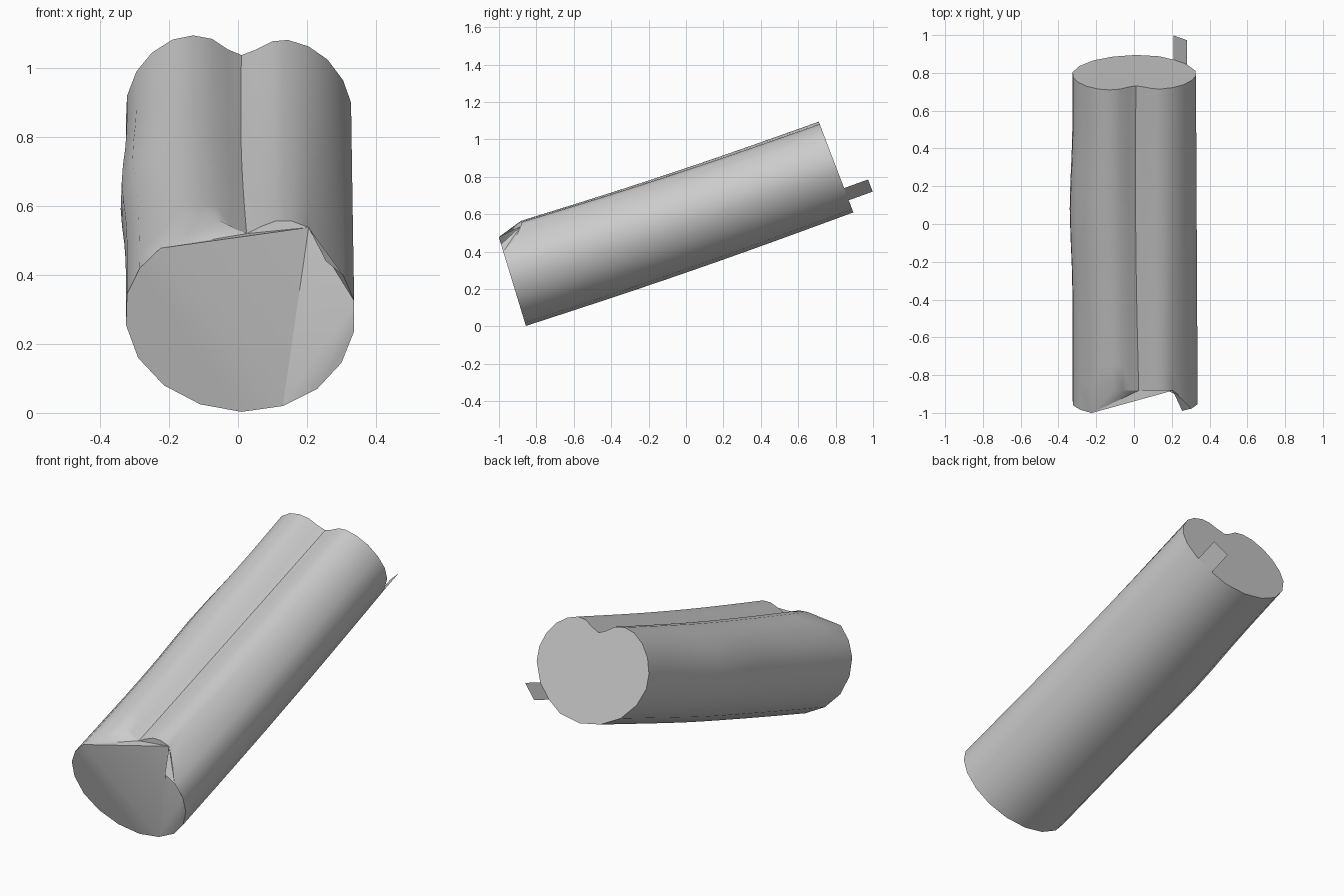
import bpy, bmesh, math
from mathutils import Vector

old = bpy.data.objects.get("Cube")
if old:
    bpy.data.objects.remove(old, do_unlink=True)

grey = bpy.data.materials.new("plain grey")
grey.use_nodes = True
COLOUR = (0.6, 0.6, 0.6, 1)
grey.diffuse_color = COLOUR
grey.node_tree.nodes["Principled BSDF"].inputs["Base Color"].default_value = COLOUR

# Back rim as (x, z), counter-clockwise from the bottom; the end cut is a tilted plane
BACK = [(.01, .61), (.13, .627), (.21, .675), (.28, .74), (.325, .83), (.328, .90),
        (.305, .965), (.26, 1.025), (.205, 1.063), (.145, 1.082), (.10, 1.078), (.05, 1.053),
        (.01, 1.038), (-.03, 1.055), (-.075, 1.085), (-.13, 1.095), (-.19, 1.083), (-.25, 1.045),
        (-.295, .99), (-.322, .92), (-.325, .85), (-.29, .765), (-.215, .685), (-.11, .632)]
back_rim = [Vector((x, .71 + (1.095 - z) * .381, z)) for x, z in BACK]

# Front rim as (x, z); the top is chopped back to CHOP_Y
FRONT = [(.01, .003), (.13, .02), (.23, .07), (.30, .145), (.337, .237), (.337, .325),
         (.305, .40), (.255, .44), (.205, .538), (.155, .557), (.11, .557), (.065, .54),
         (.025, .52), (-.02, .54), (-.06, .56), (-.11, .565), (-.17, .55), (-.225, .478),
         (-.285, .42), (-.322, .345), (-.325, .255), (-.29, .16), (-.215, .08), (-.11, .025)]
CHOP_Y = -.882
front_rim = [Vector((x, CHOP_Y if z > .5 else -.855 - z * .305, z)) for x, z in FRONT]


def section(t):
    """Cross-section between the rims, with a slight sag and a bulge on the -x side."""
    ring = []
    for a, b in zip(front_rim, back_rim):
        p = a.lerp(b, t)
        bend = math.sin(math.pi * t)
        p.z -= .012 * bend
        if p.x < 0:
            bulge = math.exp(-((t - .6) / .17) ** 2) * bend
            p.x -= .016 * bulge * min(1, -p.x / .3)
        elif p.x < .03:
            p.x -= .008 * bend
        ring.append(p)
    return ring


def make_object(name, bm):
    mesh = bpy.data.meshes.new(name)
    bm.to_mesh(mesh)
    bm.free()
    mesh.materials.append(grey)
    ob = bpy.data.objects.new(name, mesh)
    bpy.context.collection.objects.link(ob)
    return ob


# Grooved log: lofted sections with closed ends
bm = bmesh.new()
STEPS, N = 12, len(BACK)
rings = [[bm.verts.new(p) for p in section(i / STEPS)] for i in range(STEPS + 1)]
for r0, r1 in zip(rings, rings[1:]):
    for j in range(N):
        k = (j + 1) % N
        bm.faces.new((r0[j], r0[k], r1[k], r1[j]))
bm.faces.new(rings[-1])

# Chipped front end: flat main face, two slanted chips and the broken upper lip
for ids in ((17, 18, 19, 20, 21, 22, 23, 0, 1), (17, 1, 8), (8, 1, 5), (1, 2, 3, 4, 5),
            (8, 5, 6), (8, 6, 7), (17, 8, 12), (8, 9, 10, 11, 12), (17, 12, 14),
            (12, 13, 14), (17, 14, 15, 16)):
    bm.faces.new([rings[0][i] for i in ids])
bmesh.ops.recalc_face_normals(bm, faces=bm.faces)
log = make_object("grooved_log", bm)

# Splinter: a thin strip running on from the back rim
bm = bmesh.new()
reach = Vector((0, .128, .046))
a, b = back_rim[2], back_rim[3]
bm.faces.new([bm.verts.new(p) for p in (a, a + reach, b + reach, b)])
bmesh.ops.recalc_face_normals(bm, faces=bm.faces)
splinter = make_object("back_splinter", bm)

# Smooth sides, crisp ends and groove
bpy.ops.object.select_all(action='DESELECT')
log.select_set(True)
bpy.context.view_layer.objects.active = log
bpy.ops.object.shade_smooth_by_angle(angle=math.radians(35))
